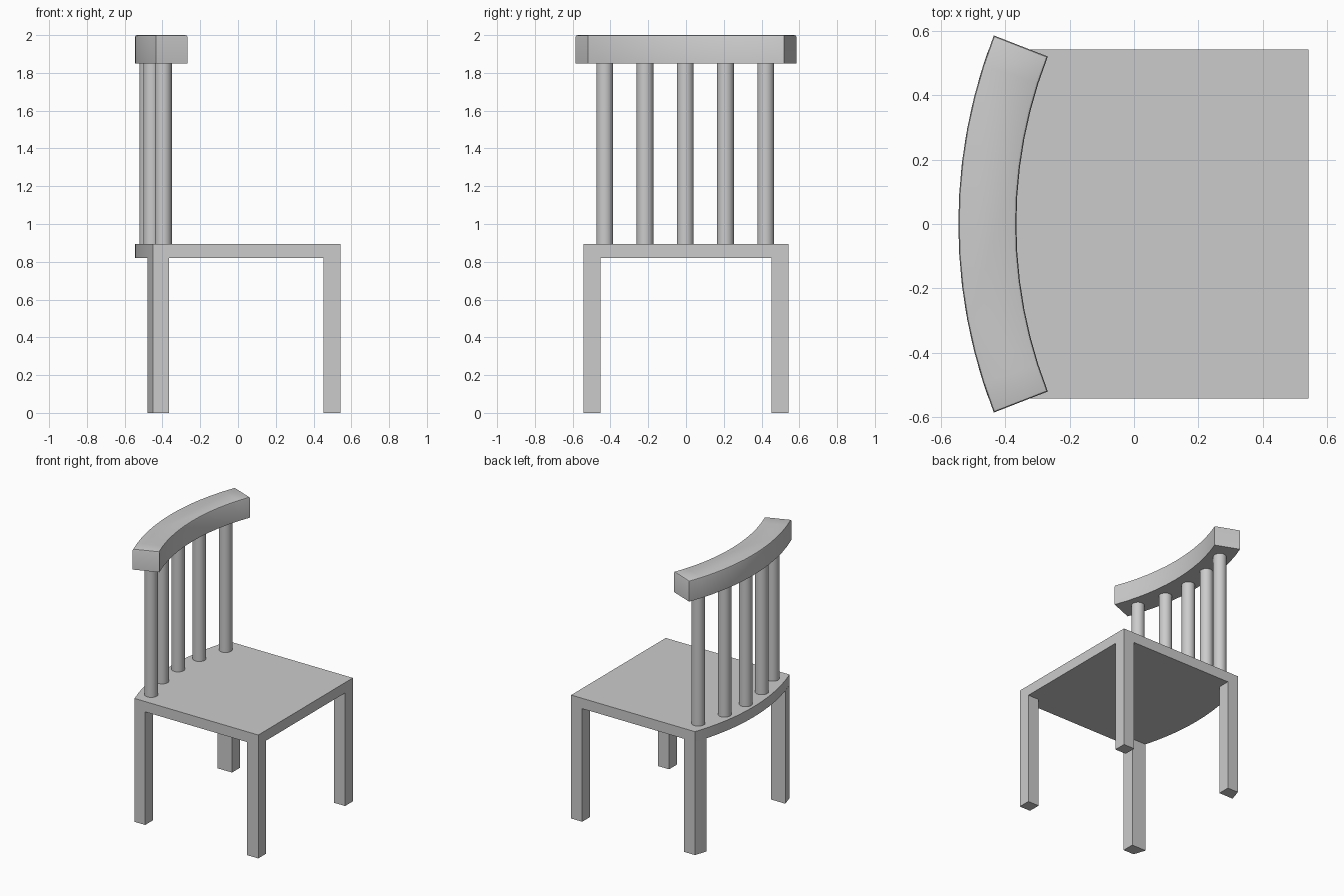
import bpy, bmesh, math

if "Cube" in bpy.data.objects:
    bpy.data.objects.remove(bpy.data.objects["Cube"], do_unlink=True)

GREY = (0.6, 0.6, 0.6, 1.0)
mat = bpy.data.materials.new("light_grey")
mat.use_nodes = True
mat.diffuse_color = GREY
bsdf = next(n for n in mat.node_tree.nodes if n.type == "BSDF_PRINCIPLED")
bsdf.inputs["Base Color"].default_value = GREY

# Shared curve of the chair back
CENTRE_X, OUTER_R, INNER_R = 1.065, 1.61, 1.43
SEAT_LOW, SEAT_TOP, RAIL_LOW, RAIL_TOP = 0.82, 0.895, 1.85, 2.0
HALF, LEG_INNER = 0.542, 0.453


def arc(radius, start, end, steps):
    """Points on the back curve between two angles."""
    angles = [start + (end - start) * i / steps for i in range(steps + 1)]
    return [(CENTRE_X - radius * math.cos(a), radius * math.sin(a)) for a in angles]


def angle_at(y):
    return math.asin(y / OUTER_R)


def prism(name, outline, low, high, bevel=0.0):
    """Extrude a flat outline upward, optionally softening the top rim."""
    bm = bmesh.new()
    base = bm.faces.new([bm.verts.new((x, y, low)) for x, y in outline])
    top = bmesh.ops.extrude_face_region(bm, geom=[base], use_keep_orig=True)["geom"]
    bmesh.ops.translate(bm, vec=(0, 0, high - low),
                        verts=[v for v in top if isinstance(v, bmesh.types.BMVert)])
    bmesh.ops.recalc_face_normals(bm, faces=bm.faces)
    if bevel:
        rim = [e for e in bm.edges if all(v.co.z > high - 0.001 for v in e.verts)]
        bmesh.ops.bevel(bm, geom=rim, offset=bevel, segments=2, profile=0.5,
                        affect="EDGES")
    mesh = bpy.data.meshes.new(name)
    bm.to_mesh(mesh)
    bm.free()
    mesh.materials.append(mat)
    obj = bpy.data.objects.new(name, mesh)
    bpy.context.collection.objects.link(obj)
    for other in bpy.context.selected_objects:
        other.select_set(False)
    obj.select_set(True)
    bpy.context.view_layer.objects.active = obj
    bpy.ops.object.shade_smooth_by_angle(angle=math.radians(35))
    return obj


# Seat with a curved rear edge
edge = angle_at(HALF)
prism("seat", arc(OUTER_R, -edge, edge, 12) + [(HALF, HALF), (HALF, -HALF)],
      SEAT_LOW, SEAT_TOP)

# Legs: square in front, following the seat curve behind
for side, label in ((1, "left"), (-1, "right")):
    y0, y1 = side * LEG_INNER, side * HALF
    prism("front_leg_" + label,
          [(LEG_INNER, y0), (HALF, y0), (HALF, y1), (LEG_INNER, y1)], 0, SEAT_LOW)
    prism("back_leg_" + label,
          arc(OUTER_R, angle_at(y0), angle_at(y1), 3) + [(-0.365, y1), (-0.365, y0)],
          0, SEAT_LOW)

# Curved top rail
end = angle_at(0.585)
prism("top_rail", arc(OUTER_R, -end, end, 12) + arc(INNER_R, end, -end, 12),
      RAIL_LOW, RAIL_TOP, bevel=0.01)

# Five round spindles
SPINDLE_R, SIDES = 0.0445, 24
for i in range(-2, 3):
    cx, cy = -0.477 + 0.0205 * i * i, 0.213 * i - 0.004
    ring = [(cx + SPINDLE_R * math.cos(math.tau * k / SIDES),
             cy + SPINDLE_R * math.sin(math.tau * k / SIDES)) for k in range(SIDES)]
    prism(f"spindle_{i + 3}", ring, SEAT_TOP, RAIL_LOW)
